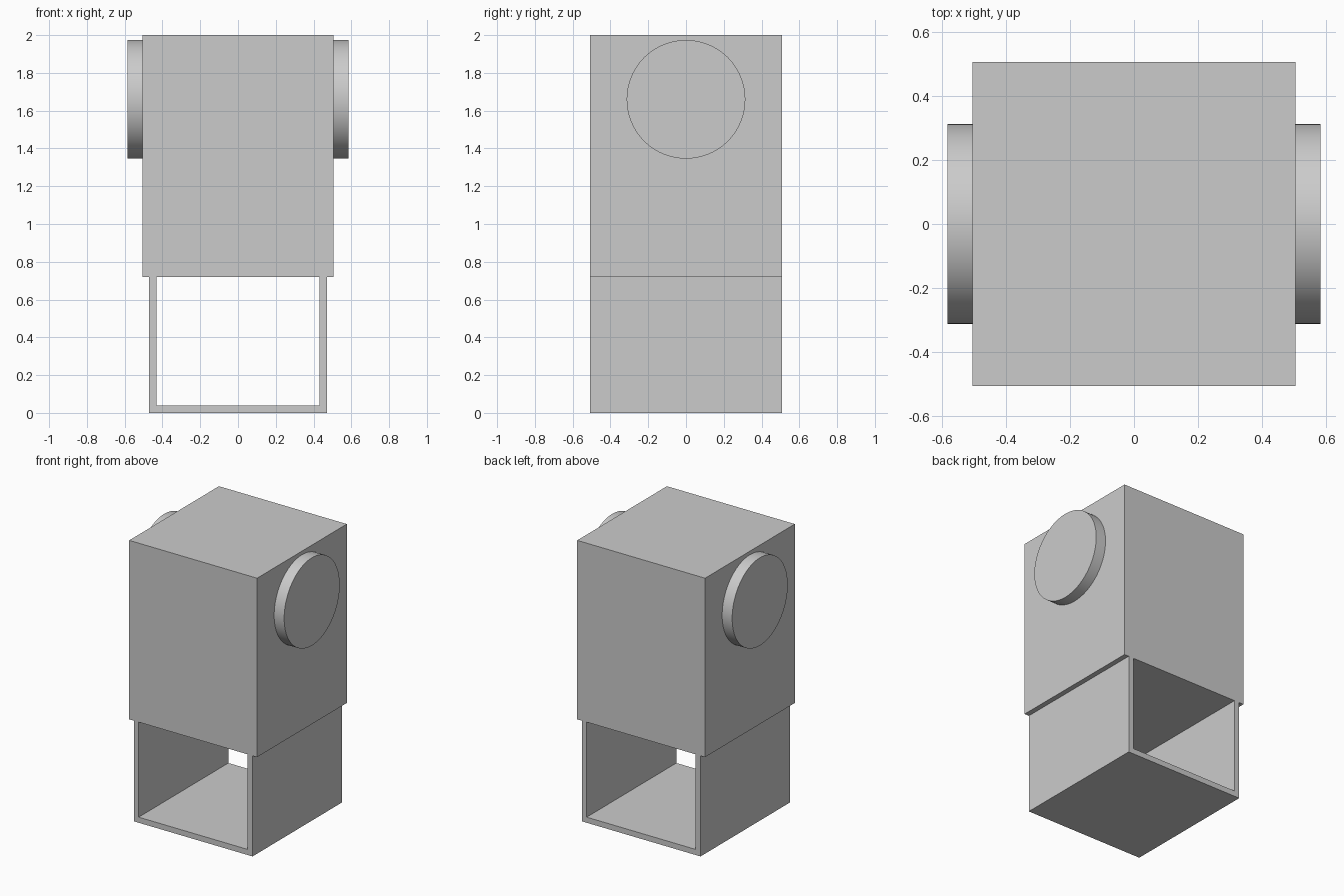
import bpy
import bmesh
from math import pi, radians
from mathutils import Matrix

cube = bpy.data.objects.get("Cube")
if cube:
    bpy.data.objects.remove(cube, do_unlink=True)

grey = bpy.data.materials.new("light_grey")
grey.use_nodes = True
colour = (0.6, 0.6, 0.6, 1)
grey.diffuse_color = colour
grey.node_tree.nodes["Principled BSDF"].inputs["Base Color"].default_value = colour

DEPTH = 0.507        # half depth shared by housing and tray
HOUSING_BASE = 0.72


def finish(bm, name):
    bmesh.ops.recalc_face_normals(bm, faces=bm.faces)
    mesh = bpy.data.meshes.new(name)
    bm.to_mesh(mesh)
    bm.free()
    mesh.materials.append(grey)
    obj = bpy.data.objects.new(name, mesh)
    bpy.context.collection.objects.link(obj)
    return obj


def extruded_profile(name, points):
    """Extrude an (x, z) outline through the full depth."""
    bm = bmesh.new()
    face = bm.faces.new([bm.verts.new((x, -DEPTH, z)) for x, z in points])
    new = bmesh.ops.extrude_face_region(bm, geom=[face])["geom"]
    verts = [v for v in new if isinstance(v, bmesh.types.BMVert)]
    bmesh.ops.translate(bm, verts=verts, vec=(0, 2 * DEPTH, 0))
    return finish(bm, name)


def side_disc(name, side):
    """Round cap lying flat against one side of the housing."""
    bm = bmesh.new()
    place = Matrix.Translation((side * 0.545, 0, 1.66)) @ Matrix.Rotation(pi / 2, 4, "Y")
    bmesh.ops.create_cone(bm, cap_ends=True, segments=96, radius1=0.314,
                          radius2=0.314, depth=0.08, matrix=place)
    obj = finish(bm, name)
    bpy.ops.object.select_all(action="DESELECT")
    obj.select_set(True)
    bpy.context.view_layer.objects.active = obj
    bpy.ops.object.shade_smooth_by_angle(angle=radians(30))


# Solid upper housing
W = 0.506
extruded_profile("housing", [(-W, HOUSING_BASE), (W, HOUSING_BASE), (W, 2), (-W, 2)])

# U-shaped open tray below, running front to back
OUT, IN, FLOOR = 0.47, 0.431, 0.04
half = [(OUT, 0), (OUT, HOUSING_BASE), (IN, HOUSING_BASE), (IN, FLOOR)]
extruded_profile("open_tray", half + [(-x, z) for x, z in reversed(half)])

# Round caps on both sides
side_disc("left_disc", 1)
side_disc("right_disc", -1)
